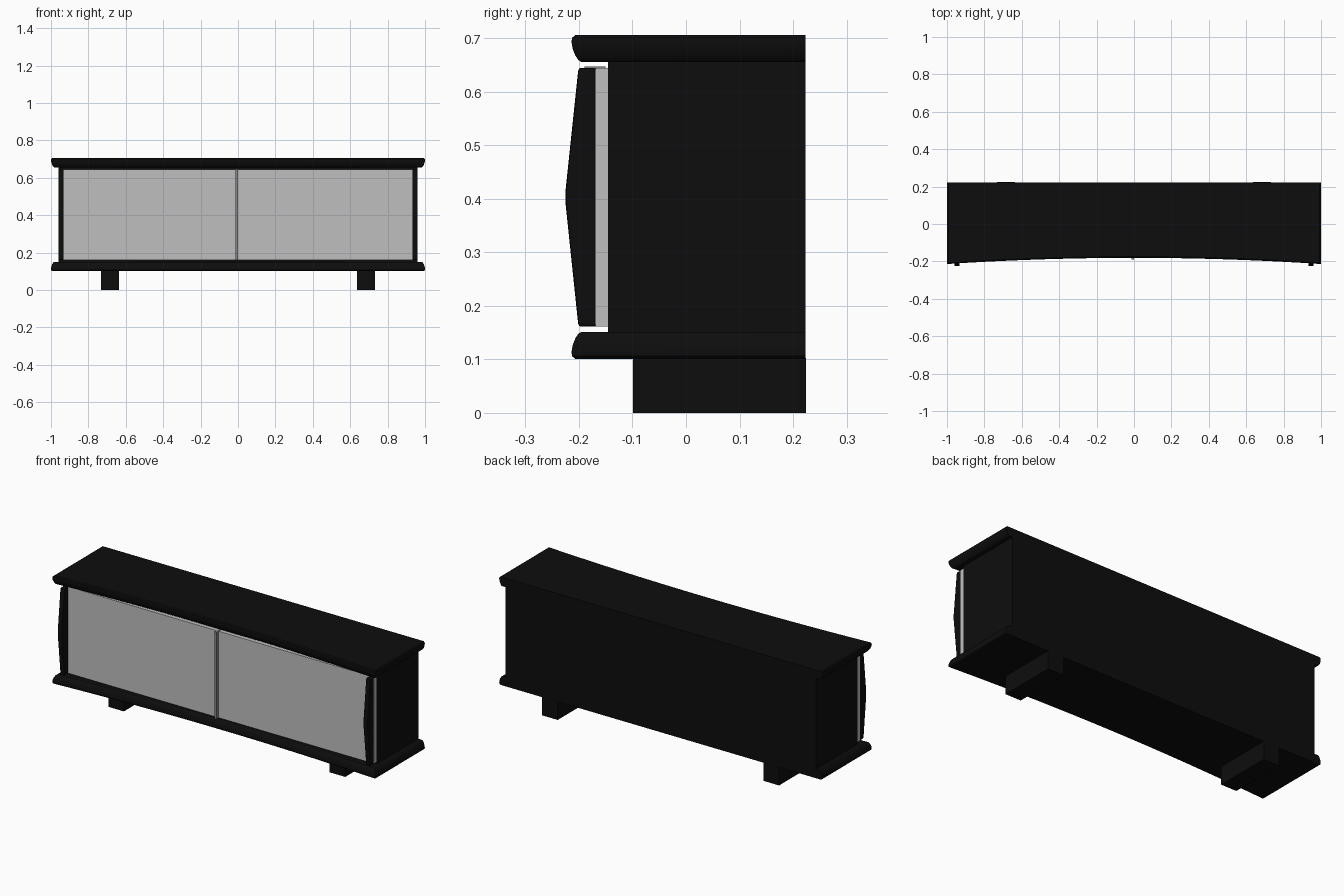
import bpy
import bmesh

cube = bpy.data.objects.get("Cube")
if cube:
    bpy.data.objects.remove(cube)


def material(name, value):
    mat = bpy.data.materials.new(name)
    mat.use_nodes = True
    colour = (value, value, value, 1)
    mat.diffuse_color = colour
    mat.node_tree.nodes["Principled BSDF"].inputs["Base Color"].default_value = colour
    return mat


black = material("black", 0.004)
grey = material("light grey", 0.52)
mid_grey = material("mid grey", 0.24)


def finish(name, bm, mat, bevel=0, smooth=False):
    bmesh.ops.recalc_face_normals(bm, faces=bm.faces)
    mesh = bpy.data.meshes.new(name)
    bm.to_mesh(mesh)
    bm.free()
    mesh.materials.append(mat)
    obj = bpy.data.objects.new(name, mesh)
    bpy.context.collection.objects.link(obj)
    if bevel:
        mod = obj.modifiers.new("soft_edges", "BEVEL")
        mod.width = bevel
        mod.segments = 2
    if smooth:
        bpy.ops.object.select_all(action="DESELECT")
        bpy.context.view_layer.objects.active = obj
        obj.select_set(True)
        bpy.ops.object.shade_smooth_by_angle()
    return obj


def box(name, low, high, mat):
    bm = bmesh.new()
    bmesh.ops.create_cube(bm, size=1)
    for v in bm.verts:
        v.co = [low[i] + (v.co[i] + 0.5) * (high[i] - low[i]) for i in range(3)]
    return finish(name, bm, mat)


def loft(bm, rings):
    """Skin closed rings of points and cap both ends."""
    rings = [[bm.verts.new(p) for p in ring] for ring in rings]
    n = len(rings[0])
    for a, b in zip(rings, rings[1:]):
        for i in range(n):
            j = (i + 1) % n
            bm.faces.new((a[i], a[j], b[j], b[i]))
    bm.faces.new(rings[0])
    bm.faces.new(rings[-1])


BACK = 0.223
STEPS = 32
# Edge profile: height from the cabinet side outward, and inset
EDGE = [(0, 0.018), (0.003, 0.013), (0.012, 0.007), (0.025, 0.002),
        (0.037, 0), (0.045, 0.001), (0.05, 0.007)]


def slab(name, start, direction):
    """Board with a bowed-in front and a shaped edge on front and ends."""
    rings = []
    for height, inset in EDGE:
        z = start + direction * height
        ring = []
        for i in range(STEPS + 1):
            t = -1 + 2 * i / STEPS
            ring.append((t * (1 - inset), -0.181 - 0.033 * t * t + inset, z))
        ring += [(1 - inset, BACK, z), (inset - 1, BACK, z)]
        rings.append(ring)
    bm = bmesh.new()
    loft(bm, rings)
    return finish(name, bm, black, smooth=True)


# Carcass and boards
box("cabinet_body", (-0.96, -0.146, 0.148), (0.96, BACK, 0.658), black)
slab("top_board", 0.656, 1)
slab("bottom_board", 0.151, -1)

# Tapered end pull profile (y, z)
PULL = [(-0.168, 0.161), (-0.201, 0.161), (-0.225, 0.39),
        (-0.225, 0.417), (-0.201, 0.645), (-0.168, 0.645)]

for side, label in ((1, "left"), (-1, "right")):
    # Door
    x0, x1 = sorted((side * 0.96, side * 0.002 - 0.007))
    box(label + "_door", (x0, -0.169, 0.161), (x1, -0.146, 0.645), grey)
    # End pull
    bm = bmesh.new()
    loft(bm, [[(side * x, y, z) for y, z in PULL] for x in (0.932, 0.96)])
    finish(label + "_end_pull", bm, black, bevel=0.005)
    # Foot
    x0, x1 = sorted((side * 0.637, side * 0.733))
    box(label + "_foot", (x0, -0.099, 0), (x1, BACK + 0.001, 0.103), black)

# Strip where the doors meet
box("door_meeting_strip", (-0.013, -0.19, 0.161), (-0.001, -0.15, 0.647), mid_grey)
